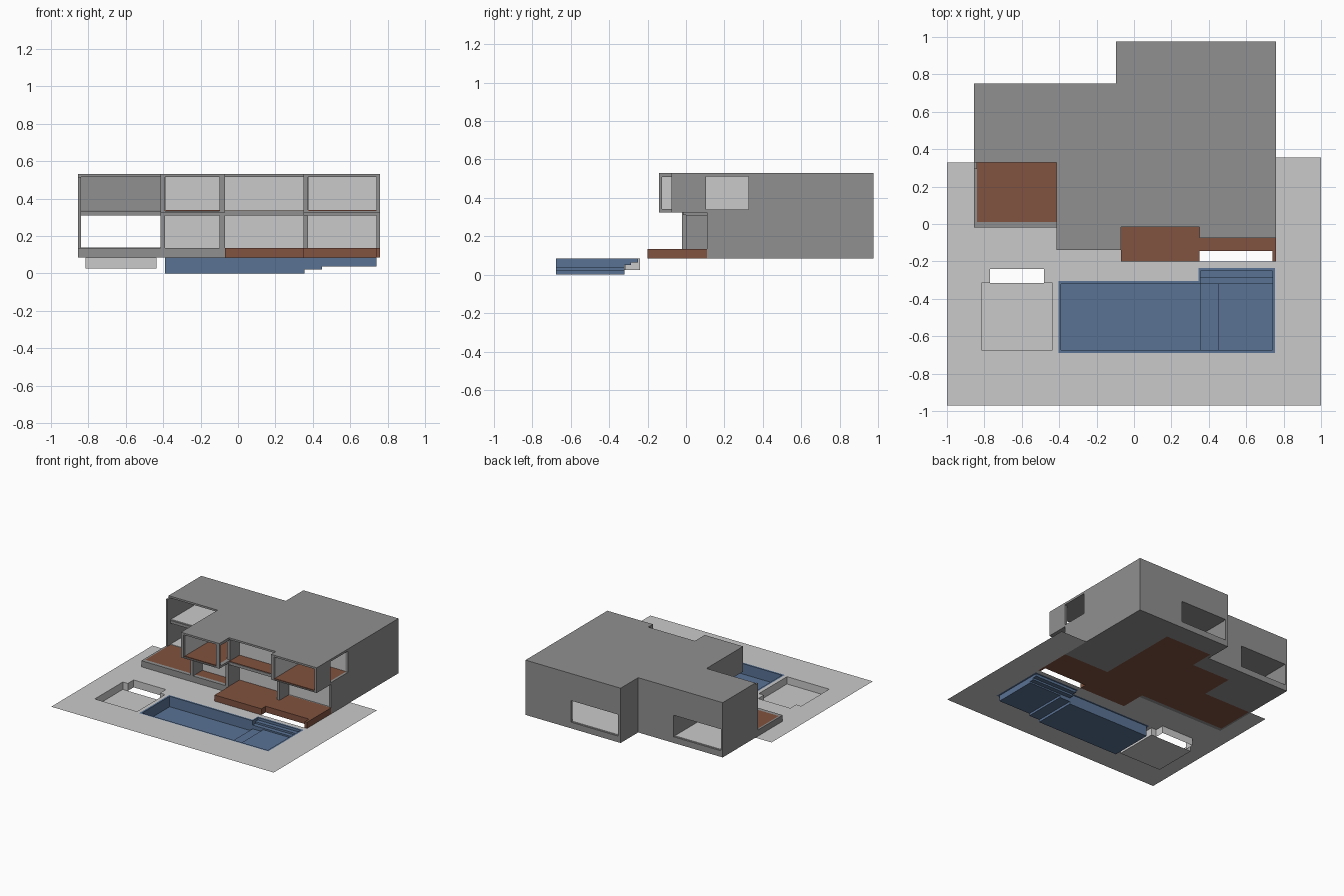
import bpy, bmesh

if "Cube" in bpy.data.objects:
    bpy.data.objects.remove(bpy.data.objects["Cube"])


def material(name, rgb):
    m = bpy.data.materials.new(name)
    m.diffuse_color = (*rgb, 1)
    m.use_nodes = True
    m.node_tree.nodes["Principled BSDF"].inputs["Base Color"].default_value = m.diffuse_color
    return m


GREY = material("dark grey render", (0.28, 0.28, 0.28))
LIGHT = material("light grey", (0.59, 0.59, 0.59))
BROWN = material("brown timber", (0.22, 0.085, 0.05))
BLUE = material("blue tile", (0.10, 0.17, 0.30))


def finish(name, bm, mat):
    bmesh.ops.remove_doubles(bm, verts=bm.verts, dist=1e-5) if mat in (LIGHT, BLUE) else None
    me = bpy.data.meshes.new(name)
    bm.to_mesh(me)
    bm.free()
    me.materials.append(mat)
    ob = bpy.data.objects.new(name, me)
    bpy.context.collection.objects.link(ob)
    return ob


def boxes(name, mat, *dims):
    """One object from boxes given as x0, x1, y0, y1, z0, z1."""
    bm = bmesh.new()
    for x0, x1, y0, y1, z0, z1 in dims:
        vs = bmesh.ops.create_cube(bm, size=1)["verts"]
        for v in vs:
            v.co.x = x1 if v.co.x > 0 else x0
            v.co.y = y1 if v.co.y > 0 else y0
            v.co.z = z1 if v.co.z > 0 else z0
    return finish(name, bm, mat)


def wall(name, axis, u, t, z, hole=None):
    """Wall running along an axis: u range, thickness range, z range, opening (u0, u1, z0, z1)."""
    parts = [(*u, *z)]
    if hole:
        a, b, c, d = hole
        parts = [(u[0], a, *z), (b, u[1], *z), (a, b, z[0], c), (a, b, d, z[1])]
        parts = [p for p in parts if p[1] - p[0] > 1e-4 and p[3] - p[2] > 1e-4]
    if axis == "x":
        return boxes(name, GREY, *[(p[0], p[1], *t, p[2], p[3]) for p in parts])
    return boxes(name, GREY, *[(*t, p[0], p[1], p[2], p[3]) for p in parts])


def prism(name, mat, outline, z0, z1):
    bm = bmesh.new()
    f = bm.faces.new([bm.verts.new((x, y, z0)) for x, y in outline])
    top = bmesh.ops.extrude_face_region(bm, geom=[f])["geom"]
    for v in top:
        if isinstance(v, bmesh.types.BMVert):
            v.co.z = z1
    bmesh.ops.recalc_face_normals(bm, faces=bm.faces)
    return finish(name, bm, mat)


def terraces(name, mat, xs, ys, height, floorless=lambda x, y: False):
    """Stepped sheet: flat cells at height(x, y), joined by vertical risers. None leaves a gap."""
    bm = bmesh.new()
    quad = lambda *c: bm.faces.new([bm.verts.new(p) for p in c])
    nx, ny = len(xs) - 1, len(ys) - 1
    mid = lambda i, j: ((xs[i] + xs[i + 1]) / 2, (ys[j] + ys[j + 1]) / 2)
    for i in range(nx):
        for j in range(ny):
            h = height(*mid(i, j))
            if h is None:
                continue
            a, b, c, d = xs[i], xs[i + 1], ys[j], ys[j + 1]
            if not floorless(*mid(i, j)):
                quad((a, c, h), (b, c, h), (b, d, h), (a, d, h))
            if i + 1 < nx:
                k = height(*mid(i + 1, j))
                if k is not None and k != h:
                    quad((b, c, h), (b, c, k), (b, d, k), (b, d, h))
            if j + 1 < ny:
                k = height(*mid(i, j + 1))
                if k is not None and k != h:
                    quad((a, d, h), (b, d, h), (b, d, k), (a, d, k))
    return finish(name, bm, mat)


G = 0.085   # ground level
F = 0.135   # ground floor level


def inside(x, y, x0, x1, y0, y1):
    return x0 < x < x1 and y0 < y < y1


# Ground sheet with sunken seating pit and gaps for house, deck and pool
def stair(x, y):
    return inside(x, y, -.77, -.48, -.315, -.24)


def ground_height(x, y):
    if stair(x, y) or inside(x, y, -.815, -.435, -.675, -.315):
        return 0.025
    if (inside(x, y, -.855, -.07, -.02, 1) or inside(x, y, -.07, .76, -.2, 1)
            or inside(x, y, -.405, .755, -.69, -.305) or inside(x, y, .345, .755, -.31, -.235)
            or (x < 0 and y > .33)):
        return None
    return G


terraces("ground", LIGHT,
         [-1, -.855, -.815, -.77, -.48, -.435, -.405, -.07, .345, .755, .76, 1],
         [-.97, -.69, -.675, -.315, -.305, -.24, -.235, -.2, -.02, .33, .355],
         ground_height, stair)


# Pool basin with rim, two floor levels and entry steps
def pool_height(x, y):
    if x < .345 and y > -.305:
        return None
    if inside(x, y, .355, .74, -.32, -.25):
        return .05 if y < -.285 else .065
    if inside(x, y, -.39, .74, -.675, -.32):
        return 0 if x < .355 else .02 if x < .45 else .038
    return G


terraces("pool", BLUE, [-.405, -.39, .345, .355, .45, .74, .755],
         [-.69, -.675, -.32, -.305, -.285, -.25, -.235], pool_height)

# Timber deck, terrace and ground floor slabs
boxes("front_deck", BROWN, (-.07, .35, -.2, .11, G, F), (.35, .76, -.145, .11, G, F),
      (.74, .76, -.2, -.145, G, F))
boxes("left_terrace", BROWN, (-.84, -.415, .01, .33, G, F))
boxes("timber_floor", BROWN, (-.07, .35, .11, .8, G, F), (-.415, -.07, .01, .6, G, F))
boxes("terrace_curb", GREY, (-.855, -.07, -.02, .01, G, F), (-.855, -.84, .01, .33, G, F))
boxes("house_base", GREY, (-.855, -.415, .33, .75, G, F), (-.415, -.07, .6, .75, G, F),
      (-.07, .35, .8, .975, G, F), (.35, .76, .11, .975, G, F), (-.095, -.07, .75, .975, G, F))

# Roof and middle slab
back = [(.76, .975), (-.095, .975), (-.095, .75), (-.855, .75)]
prism("roof", GREY, [(-.855, .33), (-.415, .33), (-.415, -.14), (-.07, -.14), (-.07, -.015),
                     (.35, -.015), (.35, -.075), (.76, -.075)] + back, .515, .53)
prism("middle_slab", GREY, [(-.855, .33), (-.415, .33), (-.415, -.02), (-.07, -.02),
                            (-.07, -.015), (.35, -.015), (.35, .11), (.76, .11)] + back, .31, .333)
boxes("overhang_floors", GREY, (-.415, -.07, -.14, -.02, .325, .333),
      (.35, .76, -.075, .11, .325, .333))

# Outer walls with openings
wall("left_wall", "y", (.295, .75), (-.855, -.84), (F, .515))
wall("back_left_wall", "x", (-.84, -.095), (.735, .75), (F, .515), (-.84, -.415, F, .31))
wall("back_jog_wall", "y", (.735, .975), (-.095, -.075), (F, .515))
wall("back_wall", "x", (-.075, .76), (.96, .975), (F, .515), (-.07, .35, F, .31))
wall("right_wall_lower", "y", (.11, .96), (.74, .76), (F, .325))
wall("right_wall_upper", "y", (-.075, .96), (.74, .76), (.325, .515), (.105, .325, .34, .512))

# Partition walls that show as posts at the front
wall("mid_left_lower", "y", (-.02, .735), (-.415, -.39), (F, .31))
wall("mid_left_upper", "y", (-.14, .735), (-.415, -.39), (.325, .515))
wall("mid_right_lower", "y", (-.02, .33), (-.1, -.07), (F, .31))
wall("mid_right_upper", "y", (-.14, .33), (-.1, -.07), (.325, .515), (-.125, .0, .342, .508))
wall("right_partition_lower", "y", (0, .33), (.35, .375), (F, .31))
wall("right_partition_upper", "y", (-.075, .33), (.35, .375), (.325, .515))

# Upper timber floors and light floors
boxes("upper_timber_floors", BROWN, (-.39, -.1, -.13, .3, .333, .34),
      (-.07, .35, -.01, .12, .333, .337), (.375, .74, -.07, .33, .333, .34))
boxes("light_floors", LIGHT, (-.84, -.415, .34, .735, .333, .338),
      (-.84, -.415, .335, .735, F, F + .003), (-.07, .74, .34, .96, F, F + .003))

# Light inner walls and linings
boxes("light_walls", LIGHT, (-.07, .74, .12, .13, F, .31), (-.39, -.1, .1, .11, F, .31),
      (-.39, -.1, .3, .31, .34, .515), (-.07, .35, .12, .13, .337, .515),
      (.375, .74, .33, .34, .34, .515), (-.39, -.386, -.13, .3, .34, .515),
      (.375, .379, -.065, .33, .34, .515), (-.07, .35, .5, .51, F, .31))
